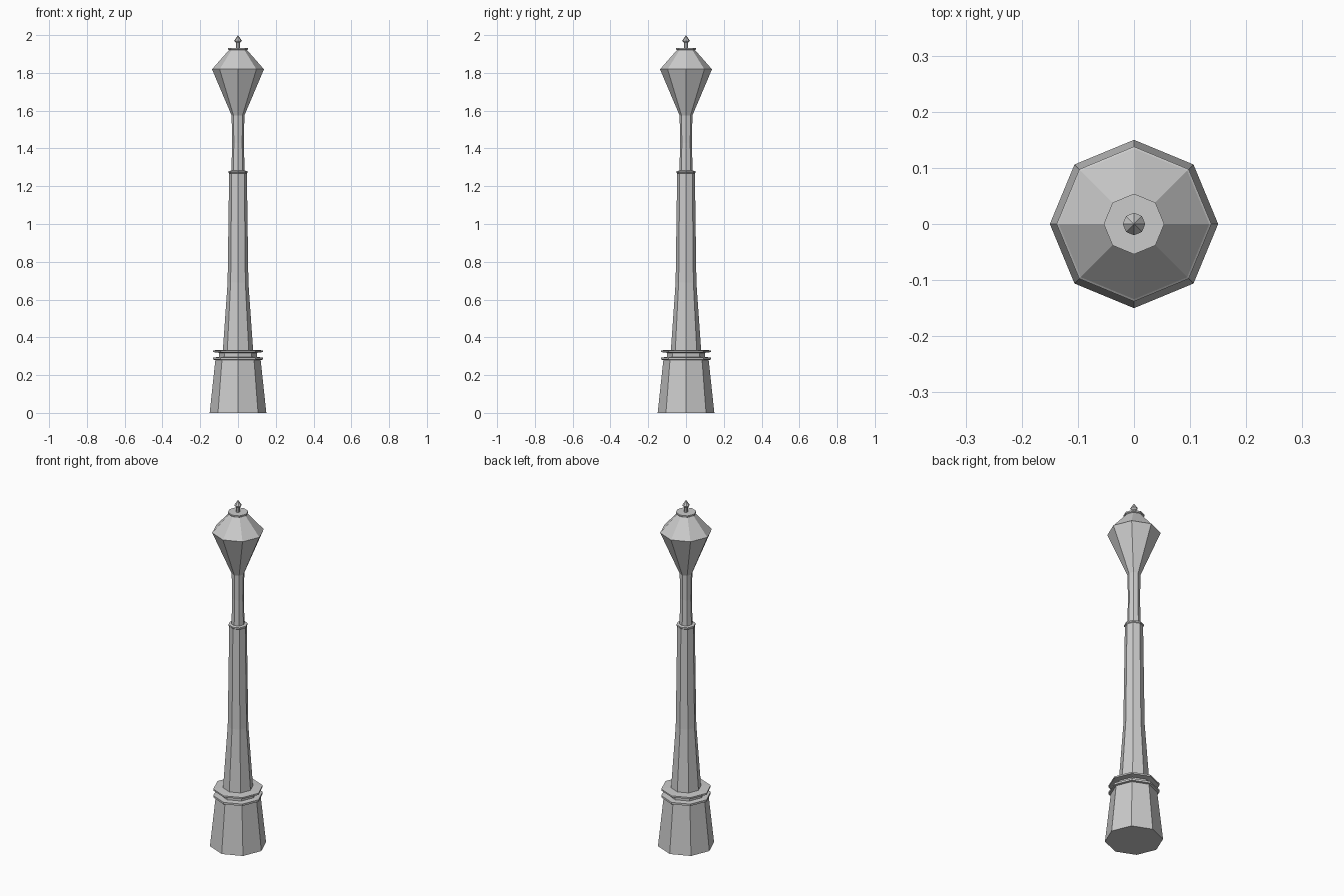
import bpy, bmesh
from math import cos, sin, pi

if "Cube" in bpy.data.objects:
    bpy.data.objects.remove(bpy.data.objects["Cube"])

SIDES = 8


def turned(name, profile):
    """Flat-faced octagonal solid from a (radius, height) profile, corners on the axes."""
    bm = bmesh.new()
    rings = []
    for r, z in profile:
        if r == 0:
            rings.append([bm.verts.new((0, 0, z))] * SIDES)
        else:
            rings.append([bm.verts.new((r * cos(2 * pi * i / SIDES),
                                        r * sin(2 * pi * i / SIDES), z))
                          for i in range(SIDES)])
    for low, high in zip(rings, rings[1:]):
        for i in range(SIDES):
            j = (i + 1) % SIDES
            corners = [low[i], low[j], high[j], high[i]]
            bm.faces.new(list(dict.fromkeys(corners)))
    # Close the flat ends
    if profile[0][0] > 0:
        bm.faces.new(rings[0][::-1])
    if profile[-1][0] > 0:
        bm.faces.new(rings[-1])
    bmesh.ops.recalc_face_normals(bm, faces=bm.faces)
    mesh = bpy.data.meshes.new(name)
    bm.to_mesh(mesh)
    bm.free()
    obj = bpy.data.objects.new(name, mesh)
    bpy.context.collection.objects.link(obj)
    return obj


# Tapered foot with two thin mouldings around a recessed neck
turned("base", [(0.15, 0), (0.12, 0.28), (0.132, 0.282), (0.132, 0.293),
                (0.10, 0.296), (0.10, 0.318), (0.132, 0.322),
                (0.132, 0.331), (0.08, 0.334)])

# Lower shaft with a collar, stepping in to the slender upper shaft
turned("post", [(0.08, 0.334), (0.055, 0.69), (0.047, 1.268), (0.051, 1.272),
                (0.051, 1.28), (0.035, 1.283), (0.031, 1.43), (0.034, 1.575)])

# Lantern body flaring upward, with a narrow flat rim and sloped roof
turned("lantern", [(0.034, 1.575), (0.138, 1.82), (0.134, 1.823),
                   (0.047, 1.922)])

# Flat cap plate on the roof
turned("cap", [(0.047, 1.92), (0.054, 1.924), (0.054, 1.932)])

# Pointed finial on a short stem
turned("finial", [(0.011, 1.932), (0.011, 1.96), (0.02, 1.97), (0, 2.0)])
